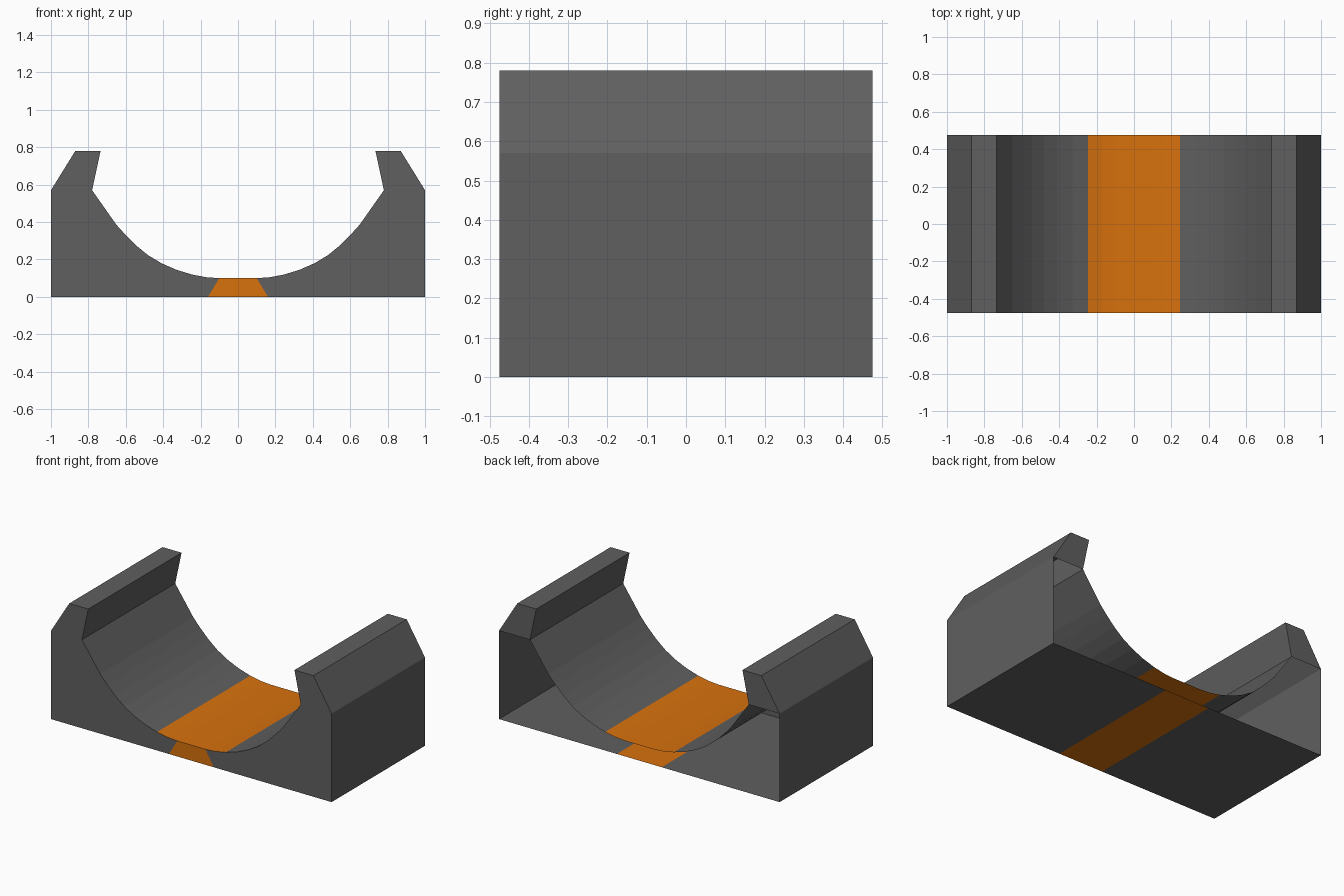
import bpy, bmesh

cube = bpy.data.objects.get("Cube")
if cube:
    bpy.data.objects.remove(cube, do_unlink=True)


def material(name, colour):
    mat = bpy.data.materials.new(name)
    mat.use_nodes = True
    mat.diffuse_color = colour
    mat.node_tree.nodes["Principled BSDF"].inputs["Base Color"].default_value = colour
    return mat


GREY, ORANGE = range(2)
HALF_DEPTH = 0.475
STRIPE = 0.25          # half width of the orange stripe in the cradle

# Half of the end outline: floor, outer wall, hooked lip, then down the cradle
floor_wall = [(0.16, 0), (1, 0)]
lip = [(1, 0.57), (0.87, 0.78), (0.735, 0.78), (0.78, 0.57)]
cradle = [(0.65, 0.385), (0.6, 0.33), (0.545, 0.275), (0.48, 0.222),
          (0.41, 0.18), (0.33, 0.145), (0.245, 0.119), (0.17, 0.105), (0.1, 0.1)]
half = floor_wall + lip + cradle
outline = half + [(-x, z) for x, z in reversed(half)]
n, h = len(outline), len(half)

bm = bmesh.new()
front = [bm.verts.new((x, -HALF_DEPTH, z)) for x, z in outline]
back = [bm.verts.new((x, HALF_DEPTH, z)) for x, z in outline]


def face(verts, colour):
    bm.faces.new(verts).material_index = colour


# Long faces running from front to back, with the orange stripe in the middle
for i in range(n):
    j = (i + 1) % n
    central = max(abs(outline[i][0]), abs(outline[j][0])) < STRIPE
    face((front[j], front[i], back[i], back[j]), ORANGE if central else GREY)

# Closed front end: two grey cheeks and the orange wedge
face(front[:h], GREY)
face(front[h:], GREY)
face((front[-1], front[0], front[h - 1], front[h]), ORANGE)

# Open back end: only the lips are capped
first, last = len(floor_wall), len(floor_wall) + len(lip)
face(back[first:last][::-1], GREY)
face(back[n - last:n - first][::-1], GREY)

mesh = bpy.data.meshes.new("cradle_clip")
bm.to_mesh(mesh)
bm.free()
mesh.materials.append(material("dark_grey", (0.115, 0.115, 0.115, 1)))
mesh.materials.append(material("orange", (0.68, 0.165, 0.004, 1)))
clip = bpy.data.objects.new("cradle_clip", mesh)
bpy.context.collection.objects.link(clip)
